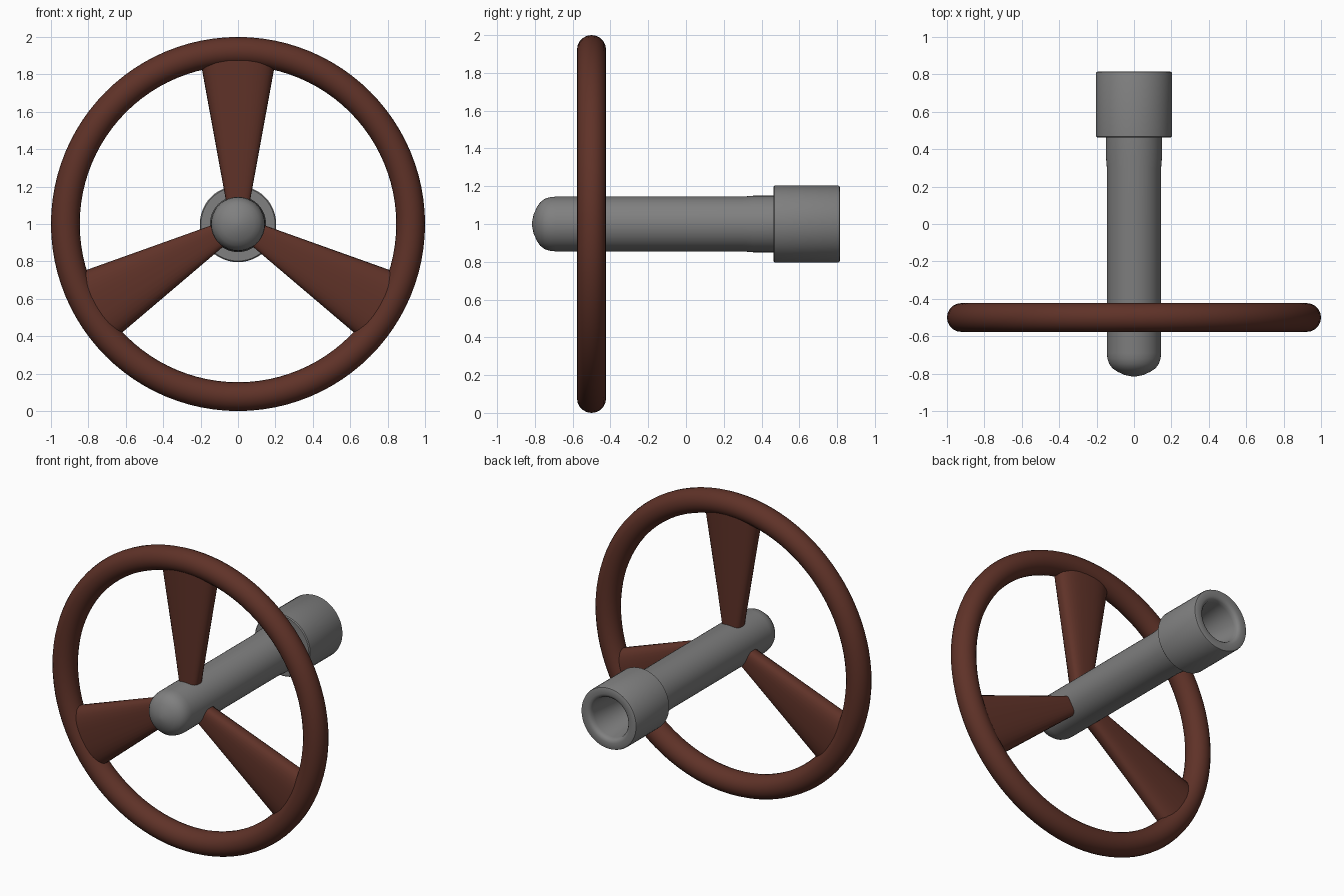
import bpy, bmesh
from math import sin, cos, pi, copysign, radians
from mathutils import Matrix, Vector

cube = bpy.data.objects.get("Cube")
if cube:
    bpy.data.objects.remove(cube)

CENTRE = Vector((0, 0, 1))
WHEEL_Y = -0.5


def material(name, rgb):
    mat = bpy.data.materials.new(name)
    mat.use_nodes = True
    mat.diffuse_color = (*rgb, 1)
    bsdf = next(n for n in mat.node_tree.nodes if n.type == 'BSDF_PRINCIPLED')
    bsdf.inputs["Base Color"].default_value = (*rgb, 1)
    bsdf.inputs["Roughness"].default_value = 0.6
    return mat


brown = material("dark brown", (0.115, 0.032, 0.021))
grey = material("steel grey", (0.215, 0.215, 0.215))


def skin(name, rings, mat, loop=False, angle=40):
    """Bridge rings of points into one smooth closed surface."""
    bm = bmesh.new()
    rows = [[bm.verts.new(p) for p in ring] for ring in rings]
    pairs = list(zip(rows, rows[1:]))
    if loop:
        pairs.append((rows[-1], rows[0]))
    for a, b in pairs:
        n = len(a)
        for i in range(n):
            j = (i + 1) % n
            bm.faces.new((a[i], a[j], b[j], b[i]))
    if not loop:
        bm.faces.new(rows[0])
        bm.faces.new(rows[-1])
    bmesh.ops.recalc_face_normals(bm, faces=bm.faces)
    mesh = bpy.data.meshes.new(name)
    bm.to_mesh(mesh)
    bm.free()
    mesh.materials.append(mat)
    obj = bpy.data.objects.new(name, mesh)
    bpy.context.collection.objects.link(obj)
    bpy.ops.object.select_all(action='DESELECT')
    obj.select_set(True)
    bpy.context.view_layer.objects.active = obj
    bpy.ops.object.shade_smooth_by_angle(angle=radians(angle))
    return obj


def lathe(name, profile, mat, steps=48, loop=False):
    """Turn (radius, y) points around the shaft axis."""
    turns = [2 * pi * i / steps for i in range(steps)]
    rings = [[CENTRE + Vector((r * cos(t), y, r * sin(t))) for t in turns]
             for r, y in profile]
    return skin(name, rings, mat, loop)


# Wheel rim
R, r = 0.923, 0.077
arc = [2 * pi * i / 20 for i in range(20)]
lathe("wheel_rim", [(R + r * cos(a), WHEEL_Y + r * sin(a)) for a in arc],
      brown, steps=96, loop=True)

# Shaft with a domed nose and a slight flare at the collar
lathe("shaft", [(0.012, -0.815), (0.05, -0.807), (0.088, -0.79), (0.115, -0.772),
                (0.133, -0.748), (0.142, -0.72), (0.145, -0.69),
                (0.145, 0.3), (0.15, 0.36), (0.15, 0.5)], grey)

# Collar with a tapered socket at the back
lathe("collar", [(0.1, 0.463), (0.198, 0.463), (0.204, 0.469), (0.204, 0.805),
                 (0.201, 0.812), (0.194, 0.815), (0.16, 0.815), (0.146, 0.811),
                 (0.136, 0.8), (0.132, 0.78), (0.105, 0.53), (0.02, 0.52)], grey)

# Three spokes that widen from the shaft to the rim


def soft(v):
    return copysign(abs(v) ** 0.75, v)


def spoke_ring(height, half_width, half_depth):
    return [Vector((half_width * soft(cos(t)), half_depth * soft(sin(t)), height))
            for t in (2 * pi * i / 32 for i in range(32))]


for k, name in enumerate(("top_spoke", "left_spoke", "right_spoke")):
    turn = Matrix.Rotation(k * 2 * pi / 3, 4, 'Y')
    place = Matrix.Translation(CENTRE + Vector((0, WHEEL_Y, 0))) @ turn
    rings = [spoke_ring(0.1, 0.06, 0.06), spoke_ring(0.9, 0.206, 0.06)]
    skin(name, [[place @ p for p in ring] for ring in rings], brown)
